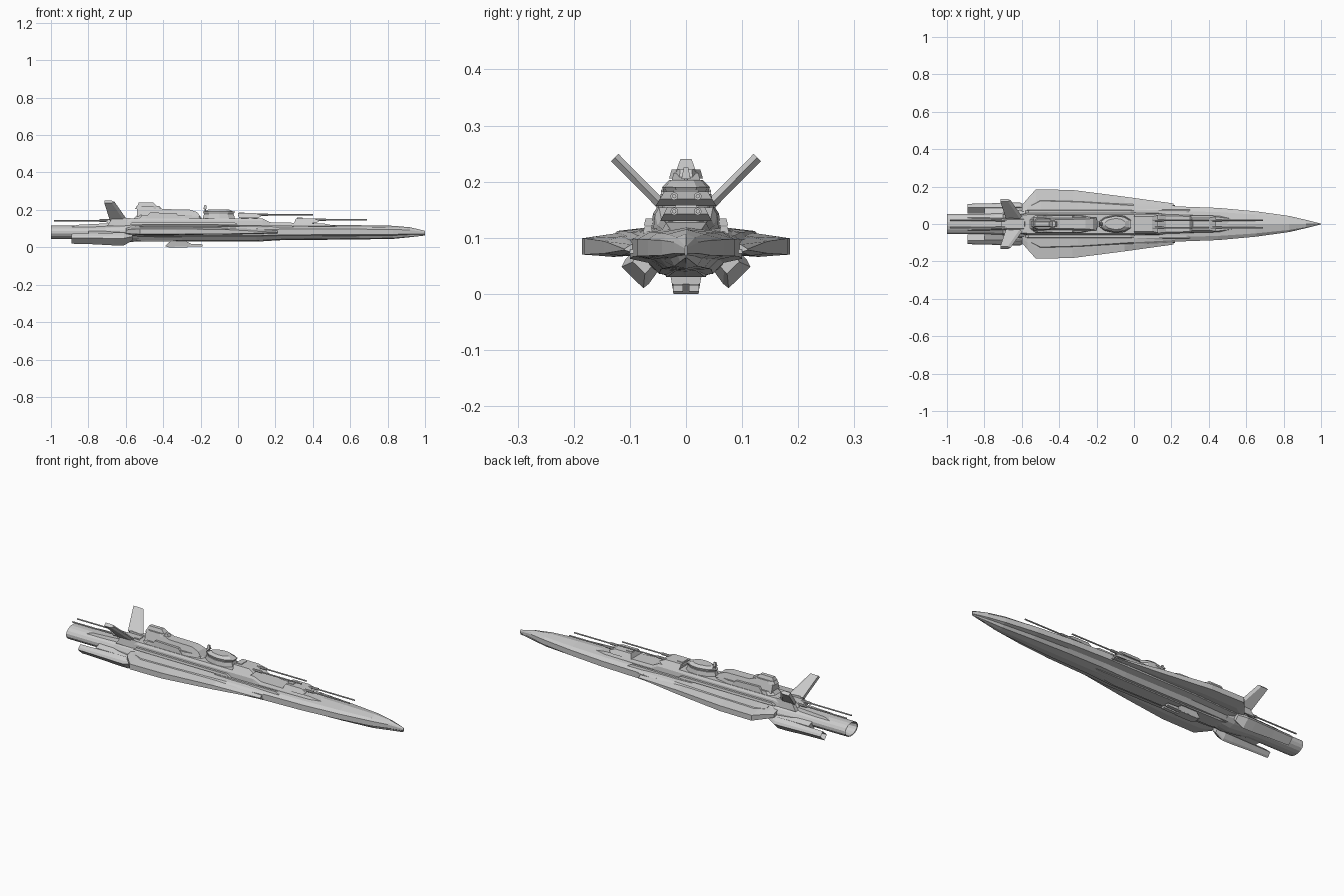
import bpy, bmesh, math
from mathutils import Vector

if "Cube" in bpy.data.objects:
    bpy.data.objects.remove(bpy.data.objects["Cube"])


def finish(name, bm):
    bmesh.ops.remove_doubles(bm, verts=bm.verts, dist=1e-5)
    bmesh.ops.recalc_face_normals(bm, faces=bm.faces)
    me = bpy.data.meshes.new(name)
    bm.to_mesh(me)
    bm.free()
    ob = bpy.data.objects.new(name, me)
    bpy.context.collection.objects.link(ob)
    return ob


def mirror(ob):
    m = ob.modifiers.new("mirror", 'MIRROR')
    m.use_axis = (False, True, False)
    m.use_mirror_merge = False
    return ob


def loft(name, sections):
    """Skin closed rings of (y, z) points placed at successive x."""
    bm = bmesh.new()
    rings = [[bm.verts.new((x, y, z)) for y, z in ring] for x, ring in sections]
    n = len(rings[0])
    for a, b in zip(rings, rings[1:]):
        for i in range(n):
            j = (i + 1) % n
            bm.faces.new((a[i], a[j], b[j], b[i]))
    bm.faces.new(rings[0])
    bm.faces.new(rings[-1])
    return finish(name, bm)


def sym(half):
    """Half section bottom centre to top centre -> full ring."""
    return half + [(-y, z) for y, z in reversed(half) if y > 1e-6]


def side_block(name, outline, w0, w1, y=0):
    """Side outline (x, z) extruded across y; w0 half width at bottom, w1 at top."""
    lo, hi = min(p[1] for p in outline), max(p[1] for p in outline)
    bm = bmesh.new()
    rows = []
    for s in (-1, 1):
        rows.append([bm.verts.new((x, y + s * (w0 + (w1 - w0) * (z - lo) / (hi - lo)), z)) for x, z in outline])
    n = len(outline)
    for i in range(n):
        j = (i + 1) % n
        bm.faces.new((rows[0][i], rows[0][j], rows[1][j], rows[1][i]))
    bm.faces.new(rows[0])
    bm.faces.new(rows[1])
    return finish(name, bm)


def plan_block(name, outline, z0, z1, inset=0.8):
    """Half plan outline (x, y) mirrored into a closed deck block, tapered upward."""
    ring = outline + [(x, -y) for x, y in reversed(outline)]
    cx = sum(p[0] for p in ring) / len(ring)
    bm = bmesh.new()
    a = [bm.verts.new((x, y, z0)) for x, y in ring]
    b = [bm.verts.new((cx + (x - cx) * inset, y * inset, z1)) for x, y in ring]
    for i in range(len(ring)):
        j = (i + 1) % len(ring)
        bm.faces.new((a[i], a[j], b[j], b[i]))
    bm.faces.new(a)
    bm.faces.new(b)
    return finish(name, bm)


def rod(name, p, q, r, n=8, r2=None):
    p, q = Vector(p), Vector(q)
    bm = bmesh.new()
    bmesh.ops.create_cone(bm, cap_ends=True, segments=n, radius1=r, radius2=r if r2 is None else r2,
                          depth=(q - p).length)
    bm.transform(Vector((0, 0, 1)).rotation_difference(q - p).to_matrix().to_4x4())
    bmesh.ops.translate(bm, verts=bm.verts, vec=(p + q) / 2)
    return finish(name, bm)


# Main hull with pointed bow
def hull(x, w, bot, top, shoulder=None):
    sh = shoulder or (top - bot) * 0.72 + bot
    return (x, sym([(0, bot), (w * .48, bot + (top - bot) * .06), (w * .66, bot + (top - bot) * .26),
                    (w, bot + (top - bot) * .34), (w, sh), (w * .74, top - (top - bot) * .12), (0, top)]))


loft("main_hull", [hull(-.62, .055, .045, .12), hull(-.56, .085, .032, .128), hull(-.3, .1, .03, .128),
                   hull(.1, .1, .03, .126), hull(.23, .094, .038, .122), hull(.45, .086, .04, .12),
                   hull(.65, .068, .042, .118), hull(.83, .043, .045, .115), hull(.92, .022, .054, .107),
                   hull(1.0, .002, .063, .088)])
# Keel fairing under the hull
loft("keel", [(x, sym([(0, b), (w * .7, b), (w, .055), (0, .06)]))
              for x, w, b in [(-.62, .035, .045), (-.5, .05, .03), (.1, .048, .03), (.28, .025, .042)]])

# Upper hull, stepped down towards the bow
loft("upper_hull", [(x, sym([(0, .1), (w, .1), (w * .92, t - .012), (w * .8, t), (0, t)]))
                    for x, w, t in [(-.64, .045, .13), (-.57, .062, .155), (-.1, .064, .155),
                                    (.13, .06, .154), (.17, .055, .134), (.46, .045, .127), (.52, .035, .115)]])

# Broad side wings: upper and lower plates around a recessed core
def wing_ring(yi, yo, z0, z1):
    m = yi + (yo - yi) * .5
    return [(yi, z0 + .006), (m, z0), (yo, z0 + .004), (yo, z1 - .008), (m, z1), (yi, z1 + .006)]


mirror(loft("wing", [(x, wing_ring(yi, yo, a, b)) for x, yi, yo, a, b in
                     [(-.6, .055, .10, .07, .1), (-.57, .06, .135, .068, .105), (-.525, .07, .185, .066, .107),
                      (-.33, .08, .182, .066, .107), (-.05, .085, .146, .068, .102), (.21, .085, .11, .074, .088)]]))
mirror(loft("wing_upper_panel", [(x, [(yi, .1), (yo, .096), (yo - .012, z), (yi, z + .008)]) for x, yi, yo, z in
                                 [(-.55, .05, .11, .108), (-.5, .055, .135, .112), (-.3, .055, .13, .112),
                                  (.0, .055, .11, .11), (.22, .055, .098, .104)]]))

# Side rails and armour strips
for i, (xa, xb, y, z0, z1) in enumerate([(-.58, .0, .066, .122, .134), (-.3, .22, .092, .072, .086),
                                         (-.1, .3, .068, .108, .12)]):
    mirror(side_block(f"side_rail_{i + 1}", [(xa, z0), (xb, z0), (xb - .02, z1), (xa + .015, z1)], .009, .006, y))

# Main engine tube with recessed nozzle
def tube_ring(s=1.0):
    return [(math.cos(a) * .055 * s, .08 + math.sin(a) * .037 * s)
            for a in [math.tau * (i + .5) / 16 for i in range(16)]]


engine = loft("main_engine", [(-.94, tube_ring(.8)), (-.998, tube_ring(.9)), (-1, tube_ring()),
                              (-.8, tube_ring()), (-.57, tube_ring(1.1))])
# Engine collar and spine
loft("engine_collar", [(x, tube_ring(s)) for x, s in [(-.72, 1.0), (-.68, 1.2), (-.58, 1.45), (-.53, 1.3)]])
side_block("aft_spine", [(-.9, .105), (-.6, .105), (-.58, .142), (-.7, .128), (-.86, .12)], .035, .022)

# Angled lower engine pods
def pod(s, c=(.082, .044)):
    pts = [(.05, .04), (.066, .018), (.076, .01), (.115, .048), (.108, .062), (.09, .078)]
    return [(c[0] + (y - c[0]) * s, c[1] + .008 * (1 - s) + (z - c[1]) * s) for y, z in pts]


mirror(loft("lower_engine_pod", [(-.86, pod(.6)), (-.89, pod(.78)), (-.78, pod(.85)), (-.66, pod(1.0)),
                                 (-.61, pod(1.0)), (-.565, pod(.55, (.07, .06)))]))
# Struts joining the pods to the hull
mirror(loft("pod_strut", [(x, [(.03, .05), (.08, .045), (.085, .075), (.035, .095)]) for x in (-.8, -.58)]))

# Diagonal tail fins
def fin_ring(y, z, xa, xb, t=.0065):
    return [(xa, y - t, z + t), (xb - .015, y - t, z + t), (xb, y, z), (xb - .015, y + t, z - t), (xa, y + t, z - t)]


bm = bmesh.new()
root = [bm.verts.new(p) for p in fin_ring(.035, .15, -.685, -.595)]
tip = [bm.verts.new(p) for p in fin_ring(.127, .243, -.715, -.66)]
for v, dy in zip(tip, (0, 0, 0, 0, 0)):
    v.co.z = min(v.co.z, .25)
for i in range(5):
    bm.faces.new((root[i], root[(i + 1) % 5], tip[(i + 1) % 5], tip[i]))
bm.faces.new(root)
bm.faces.new(tip)
mirror(finish("tail_fin", bm))
mirror(side_block("fin_root", [(-.7, .115), (-.56, .115), (-.57, .155), (-.67, .16)], .016, .01, .038))


# Twin-barrel gun turrets
def turret(name, x, z, d, length, w=.05, reach=.09):
    side_block(name + "_house", [(x - d * reach, z), (x + d * .05, z), (x + d * .068, z + .012),
                                 (x + d * .035, z + .025), (x - d * .06, z + .025)], w, w * .72)
    rod(name + "_ring", (x, 0, z - .014), (x, 0, z + .002), w * .8, 12)
    side_block(name + "_rangefinder", [(x - d * .06, z + .012), (x - d * .02, z + .012),
                                       (x - d * .025, z + .028), (x - d * .055, z + .028)], w * .5, w * .4)
    for s in (-1, 1):
        rod(name + "_barrel", (x, s * .021, z + .017), (x + d * length, s * .021, z + .017), .0038)
        rod(name + "_sleeve", (x + d * .04, s * .021, z + .017), (x + d * .1, s * .021, z + .017), .007)


turret("bow_turret", .37, .13, 1, .32, .046, .07)
turret("mid_turret", .06, .157, 1, .34, .054, .055)
turret("stern_turret", -.64, .126, -1, .345, .034, .05)

# Bridge superstructure
plan_block("bridge_base", [(-.56, .025), (-.53, .048), (-.28, .048), (-.2, .03), (-.19, .015)], .15, .172, .9)
side_block("bridge_body", [(-.54, .165), (-.2, .165), (-.22, .188), (-.26, .202), (-.4, .204), (-.43, .215),
                           (-.54, .205)], .036, .022)
plan_block("bridge_crown", [(-.55, .016), (-.52, .03), (-.45, .03), (-.41, .012)], .206, .222, .85)
side_block("bridge_head", [(-.54, .218), (-.43, .218), (-.455, .24), (-.53, .24)], .018, .01)
mirror(side_block("bridge_side_housing", [(-.5, .15), (-.3, .15), (-.33, .182), (-.47, .186)], .01, .006, .038))

# Forward control house with rounded roof
oval = [(-.19, .012), (-.16, .036), (-.1, .05), (-.05, .044), (-.015, .022)]
plan_block("control_house_lower", oval, .15, .178, .9)
plan_block("control_house_visor", [(x * .88 - .012, y * .76) for x, y in oval], .176, .19, 1.12)
plan_block("control_house_roof", [(x * .88 - .012, y * .85) for x, y in oval], .19, .203, .7)

# Mast with sensor
rod("mast", (-.175, 0, .16), (-.175, 0, .214), .006, 8, .003)
side_block("mast_sensor", [(-.185, .205), (-.168, .205), (-.17, .225), (-.18, .225)], .008, .004)
rod("mast_yard", (-.175, -.02, .2), (-.175, .02, .2), .0025, 6)

# Ventral twin gun
side_block("ventral_mount", [(-.39, .006), (-.37, 0), (-.27, .0), (-.25, .018), (-.28, .034), (-.36, .034)], .022, .028)
for s in (-1, 1):
    side_block("ventral_gun", [(-.34, .002), (-.19, .004), (-.19, .016), (-.32, .02)], .009, .009, s * .014)
